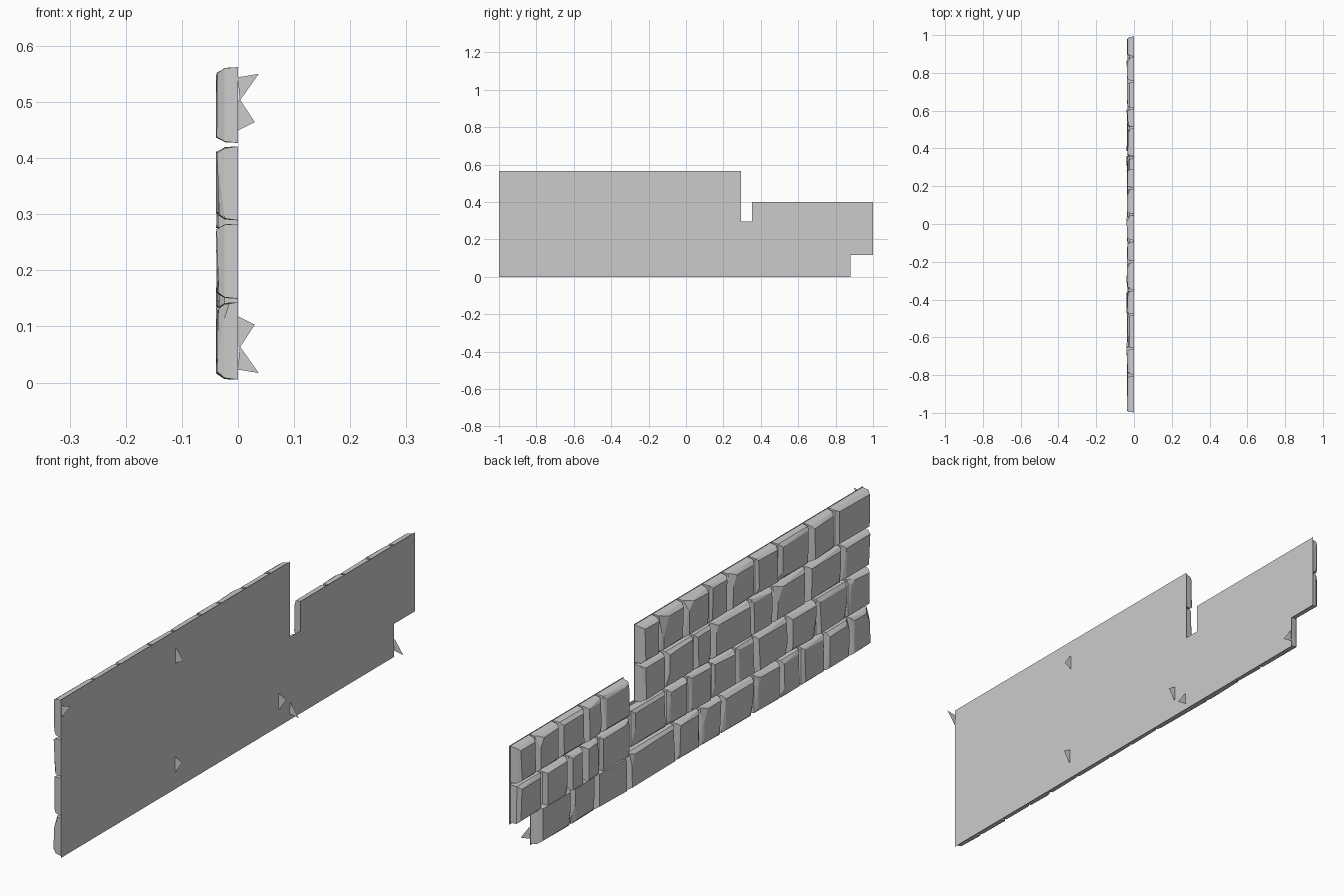
import bpy, bmesh, random
from math import radians

if "Cube" in bpy.data.objects:
    bpy.data.objects.remove(bpy.data.objects["Cube"])

random.seed(4)
R = random.uniform


def finish(bm, name):
    me = bpy.data.meshes.new(name)
    bm.to_mesh(me)
    bm.free()
    ob = bpy.data.objects.new(name, me)
    bpy.context.collection.objects.link(ob)
    return ob


# Backing sheet with the slot at the top and the missing lower corner
bm = bmesh.new()
outline = [(-1, 0), (0.88, 0), (0.88, 0.118), (1, 0.118), (1, 0.4), (0.353, 0.4),
           (0.353, 0.295), (0.293, 0.295), (0.293, 0.565), (-1, 0.565)]
bm.faces.new([bm.verts.new((0, y, z)) for y, z in outline])
finish(bm, "backing_sheet")


def add_stone(bm, y0, y1, z0, z1):
    """Chiselled block: three shrinking rings wrapped in a convex hull."""
    tmp = bmesh.new()
    front = R(-0.038, -0.033)
    tilt_y, tilt_z = R(-0.003, 0.003), R(-0.002, 0.002)
    shift = R(-0.003, 0.003)
    rings = [(0, 0.003, 0), (-0.024, 0.004, 0.003), (front, 0.012, 0.006)]
    for x, inset, jit in rings:
        for sy, sz in ((0, 0), (1, 0), (1, 1), (0, 1)):
            iy, iz = inset + R(0, jit), inset + R(0, jit)
            y = y1 - iy if sy else y0 + iy
            z = z1 - iz if sz else z0 + iz
            dx = tilt_y * (2 * sy - 1) + tilt_z * (2 * sz - 1) if x == front else 0
            tmp.verts.new((max(x + dx, -0.039), y, z))
    bmesh.ops.convex_hull(tmp, input=tmp.verts[:])
    # one knocked-off corner on most blocks
    if R(0, 1) < 0.8:
        sy, sz = random.choice((-1, 1)), random.choice((-1, 1))
        corner = (front, y1 - 0.012 if sy > 0 else y0 + 0.012,
                  z1 - 0.012 if sz > 0 else z0 + 0.012)
        n = (-1, sy * R(0.2, 0.6), sz * R(0.1, 0.4))
        off = R(0.002, 0.007)
        bmesh.ops.bisect_plane(tmp, geom=tmp.verts[:] + tmp.edges[:] + tmp.faces[:],
                               plane_co=(corner[0] + off, corner[1] - sy * 0.01, corner[2]),
                               plane_no=n, clear_outer=True)
        bmesh.ops.convex_hull(tmp, input=tmp.verts[:])
    bmesh.ops.dissolve_limit(tmp, angle_limit=radians(4), verts=tmp.verts[:], edges=tmp.edges[:])
    bmesh.ops.recalc_face_normals(tmp, faces=tmp.faces[:])
    me = bpy.data.meshes.new("stone_tmp")
    tmp.to_mesh(me)
    tmp.free()
    bm.from_mesh(me)
    bpy.data.meshes.remove(me)


# Courses of stones: name, bottom, top, joints along y
courses = [
    ("bottom_course", 0.002, 0.146, [.88, .686, .552, .371, .099, -.042, -.161, -.346,
                                     -.49, -.61, -.748, -.887, -1]),
    ("second_course", 0.146, 0.286, [.35, .15, .03, -.105, -.24, -.348, -.535, -.694,
                                     -.875, -1]),
    ("third_course", 0.286, 0.424, [.293, .156, -.003, -.108, -.326, -.453, -.64, -.84, -1]),
    ("top_course", 0.424, 0.565, [.293, .19, .05, -.09, -.2, -.35, -.48, -.66, -.8, -1]),
    ("low_end_lower_course", 0.12, 0.262, [.995, .85, .705, .62, .53, .352]),
    ("low_end_upper_course", 0.262, 0.4, [.995, .884, .755, .61, .51, .355]),
]
for name, z0, z1, joints in courses:
    bm = bmesh.new()
    for b, a in zip(joints, joints[1:]):
        add_stone(bm, a, b, z0, z1)
    finish(bm, name)

# Small loose shards sticking out of the plain side
long_shard = [(0, 0.023), (0.037, 0.017), (0.003, 0.065)]
short_shard = [(-0.022, 0.103), (0.0, 0.118), (0.03, 0.103), (0.003, 0.062)]
bm = bmesh.new()
for y, shape, flip in [(0.29, long_shard, False), (0.88, long_shard, False),
                       (-0.998, long_shard, True), (-0.357, short_shard, False),
                       (0.23, short_shard, False), (-0.352, short_shard, True)]:
    pts = [(x, 0.567 - z if flip else z) for x, z in shape]
    bm.faces.new([bm.verts.new((x, y, z)) for x, z in pts])
finish(bm, "shards")
